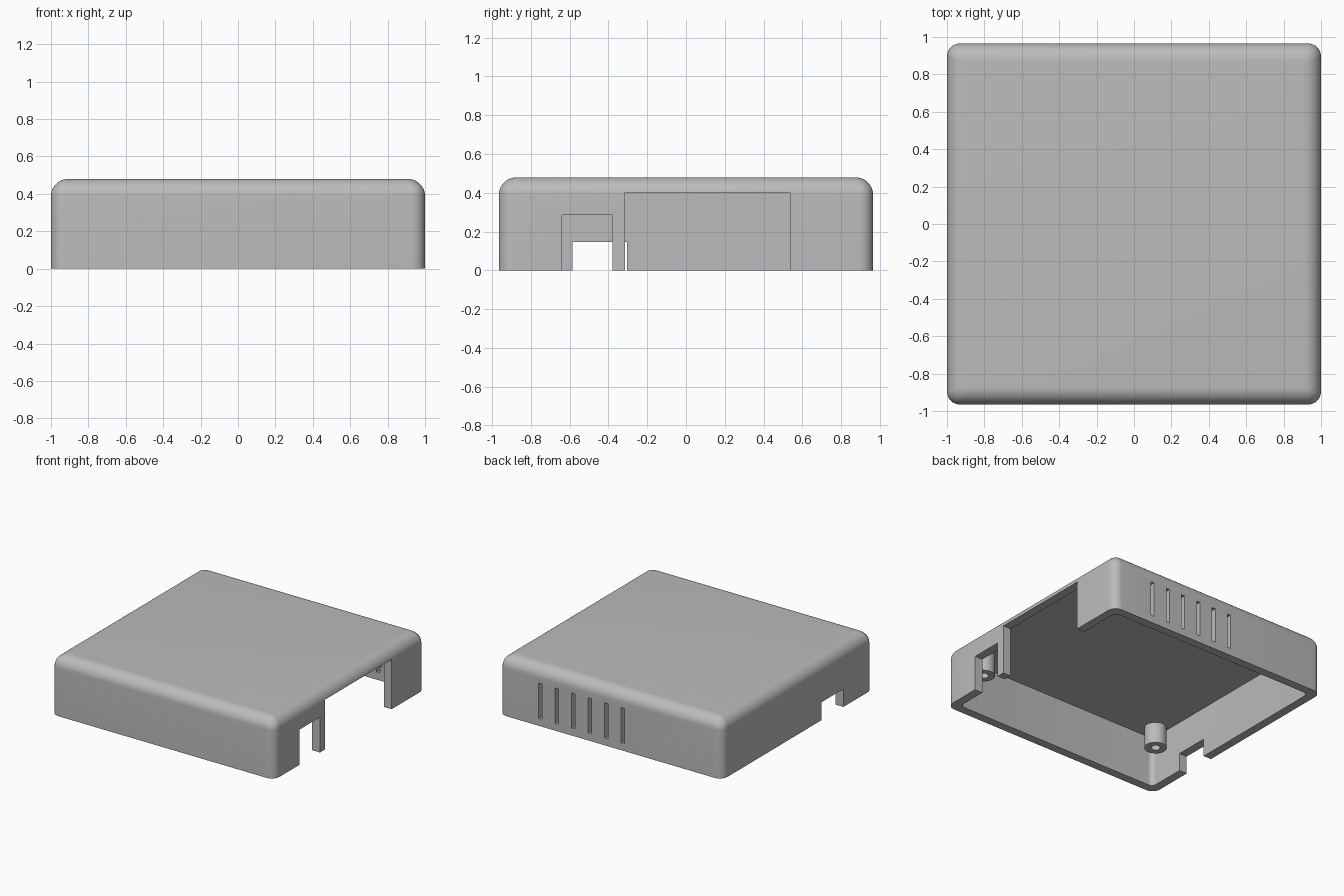
import bpy, bmesh
from math import sin, cos, pi

if "Cube" in bpy.data.objects:
    bpy.data.objects.remove(bpy.data.objects["Cube"], do_unlink=True)

grey = bpy.data.materials.new("plain grey")
grey.use_nodes = True
GREY = (0.5, 0.5, 0.5, 1)
grey.diffuse_color = GREY
grey.node_tree.nodes["Principled BSDF"].inputs["Base Color"].default_value = GREY

HX, HY, H = 1.0, 0.965, 0.48      # half width, half depth, height
WALL, ROOF = 0.07, 0.41           # wall thickness, ceiling height


def to_object(name, bm):
    bmesh.ops.recalc_face_normals(bm, faces=bm.faces)
    mesh = bpy.data.meshes.new(name)
    bm.to_mesh(mesh)
    bm.free()
    mesh.materials.append(grey)
    obj = bpy.data.objects.new(name, mesh)
    bpy.context.collection.objects.link(obj)
    return obj


def loft(name, rings):
    """Skin a list of equal-length point rings and cap both ends."""
    bm = bmesh.new()
    loops = [[bm.verts.new(p) for p in ring] for ring in rings]
    for a, b in zip(loops, loops[1:]):
        for i in range(len(a)):
            j = (i + 1) % len(a)
            bm.faces.new((a[i], a[j], b[j], b[i]))
    bm.faces.new(loops[0])
    bm.faces.new(loops[-1])
    return to_object(name, bm)


def rounded_rect(hx, hy, r, z, steps=8):
    pts = []
    for k, (sx, sy) in enumerate(((1, 1), (-1, 1), (-1, -1), (1, -1))):
        for i in range(steps + 1):
            a = (k + i / steps) * pi / 2
            pts.append((sx * (hx - r) + r * cos(a), sy * (hy - r) + r * sin(a), z))
    return pts


def circle(x, y, r, z, steps=32):
    return [(x + r * cos(2 * pi * i / steps), y + r * sin(2 * pi * i / steps), z)
            for i in range(steps)]


def box(x0, x1, y0, y1, z0, z1):
    return loft("cutter", [[(x0, y0, z), (x1, y0, z), (x1, y1, z), (x0, y1, z)]
                           for z in (z0, z1)])


def cut(obj, cutter):
    mod = obj.modifiers.new("cut", 'BOOLEAN')
    mod.operation, mod.solver, mod.object = 'DIFFERENCE', 'EXACT', cutter
    bpy.context.view_layer.objects.active = obj
    bpy.ops.object.modifier_apply(modifier=mod.name)
    bpy.data.objects.remove(cutter, do_unlink=True)


def smooth(obj):
    bpy.ops.object.select_all(action='DESELECT')
    obj.select_set(True)
    bpy.context.view_layer.objects.active = obj
    bpy.ops.object.shade_smooth_by_angle(angle=pi / 6)


# Cover with rounded upright corners and a larger fillet round the top
FILLET, CORNER, STEPS = 0.092, 0.07, 10
rings = [rounded_rect(HX, HY, CORNER, 0)]
for i in range(STEPS + 1):
    a = i / STEPS * pi / 2
    inset = FILLET * (1 - cos(a))
    rings.append(rounded_rect(HX - inset, HY - inset, CORNER * (1 - 0.8 * inset / FILLET),
                              H - FILLET + FILLET * sin(a)))
cover = loft("cover", rings)

# Hollow inside, open at the bottom
cut(cover, loft("cavity", [rounded_rect(HX - WALL, HY - WALL, 0.04, z) for z in (-0.1, ROOF)]))

# Port openings: two on the +x wall, one on the -x wall
cut(cover, box(0.88, 1.1, -0.64, -0.38, -0.1, 0.285))
cut(cover, box(0.88, 1.1, -0.315, 0.537, -0.1, 0.402))
cut(cover, box(-1.1, -0.88, -0.585, -0.305, -0.1, 0.145))

# Row of ventilation slots in the back wall
for i in range(6):
    x = 0.63 - i * 0.148
    cut(cover, box(x - 0.015, x + 0.015, 0.85, 1.1, 0.06, 0.345))
smooth(cover)

# Hollow screw posts hanging from the ceiling
for side, x in (("left", 0.815), ("right", -0.845)):
    for end, y in (("front", -0.76), ("back", 0.76)):
        post = loft(f"{end}_{side}_screw_post",
                    [circle(x, y, 0.083, z) for z in (0.24, ROOF + 0.01)])
        cut(post, loft("bore", [circle(x, y, 0.034, z) for z in (0.2, ROOF - 0.01)]))
        smooth(post)
